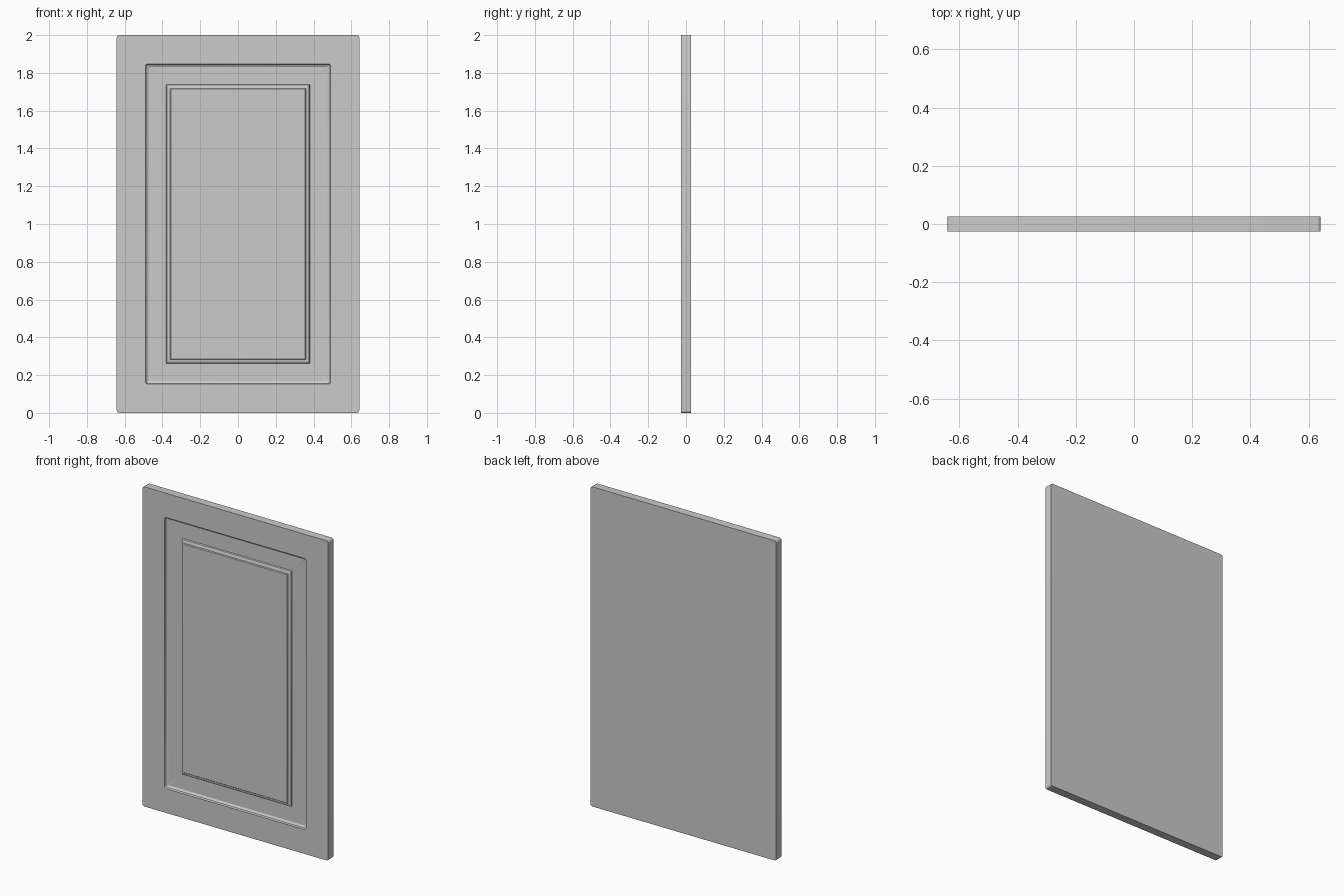
import bpy, bmesh, math

if "Cube" in bpy.data.objects:
    bpy.data.objects.remove(bpy.data.objects["Cube"])

W, H, Y = 0.642, 1.0, 0.026   # half width, half height, half thickness
SEG = 4                       # segments per rounded corner


def ring(bm, inset, y, r):
    """Rounded rectangle loop, inset evenly from the door's outline."""
    hx, hz = W - inset, H - inset
    verts = []
    for k, (sx, sz) in enumerate([(1, 1), (-1, 1), (-1, -1), (1, -1)]):
        for i in range(SEG + 1):
            a = math.pi / 2 * (k + i / SEG)
            verts.append(bm.verts.new((sx * (hx - r) + r * math.cos(a), y,
                                       H + sz * (hz - r) + r * math.sin(a))))
    return verts


# door section from the back edge to the raised centre: inset, depth, corner radius
profile = [
    (0.000, 2 * Y, 0.012), (0.000, 0.000, 0.012),                           # slab edge
    (0.152, 0.000, 0.012), (0.156, 0.010, 0.010), (0.168, 0.018, 0.004),    # moulded recess
    (0.262, 0.018, 0.001), (0.265, 0.010, 0.001), (0.271, 0.006, 0.001),    # raised field
    (0.282, 0.005, 0.001), (0.286, 0.000, 0.001),                           # small top step
]

bm = bmesh.new()
loops = [ring(bm, i, -Y + d, r) for i, d, r in profile]
for a, b in zip(loops, loops[1:]):
    n = len(a)
    for j in range(n):
        k = (j + 1) % n
        bm.faces.new((a[j], a[k], b[k], b[j]))
bm.faces.new(loops[0])     # flat back
bm.faces.new(loops[-1])    # centre field
bmesh.ops.recalc_face_normals(bm, faces=bm.faces)

mesh = bpy.data.meshes.new("door_panel")
bm.to_mesh(mesh)
bm.free()
door = bpy.data.objects.new("door_panel", mesh)
bpy.context.collection.objects.link(door)
bpy.context.view_layer.objects.active = door
door.select_set(True)
bpy.ops.object.shade_smooth_by_angle(angle=math.radians(30))
